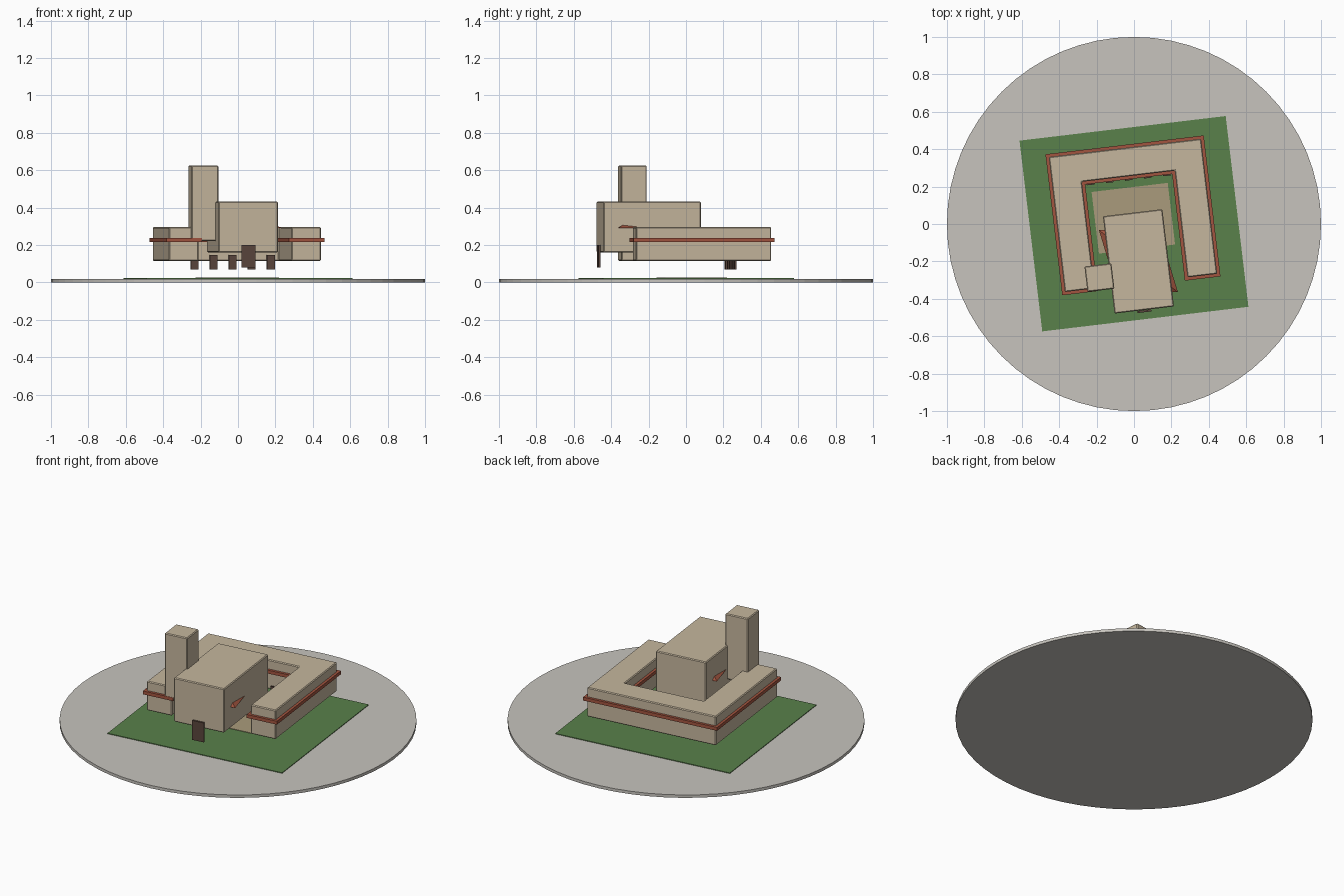
import bpy, bmesh, math
from mathutils import Matrix

if "Cube" in bpy.data.objects:
    bpy.data.objects.remove(bpy.data.objects["Cube"])

TURN = Matrix.Rotation(math.radians(6.8), 4, 'Z')   # whole building is turned on its plot


def material(name, rgb):
    m = bpy.data.materials.new(name)
    m.diffuse_color = (*rgb, 1)
    m.use_nodes = True
    m.node_tree.nodes["Principled BSDF"].inputs["Base Color"].default_value = m.diffuse_color
    return m


STONE = material("stone", (0.56, 0.47, 0.34))
RED = material("red_tile", (0.36, 0.09, 0.05))
GRASS = material("grass", (0.10, 0.22, 0.07))
SAND = material("sand", (0.40, 0.33, 0.20))
WOOD = material("dark_wood", (0.10, 0.06, 0.045))
PAVING = material("paving", (0.57, 0.55, 0.51))


def add(name, bm, mat, bevel=0):
    bmesh.ops.recalc_face_normals(bm, faces=bm.faces)
    me = bpy.data.meshes.new(name)
    bm.to_mesh(me)
    bm.free()
    me.materials.append(mat)
    ob = bpy.data.objects.new(name, me)
    bpy.context.collection.objects.link(ob)
    ob.matrix_world = TURN
    if bevel:
        b = ob.modifiers.new("edge_bevel", 'BEVEL')
        b.width, b.segments = bevel, 1
    return ob


def prism(name, outline, z0, z1, mat, bevel=0):
    bm = bmesh.new()
    face = bm.faces.new([bm.verts.new((x, y, z0)) for x, y in outline])
    top = bmesh.ops.extrude_face_region(bm, geom=[face])["geom"]
    for v in top:
        if isinstance(v, bmesh.types.BMVert):
            v.co.z = z1
    return add(name, bm, mat, bevel)


def box(name, x0, x1, y0, y1, z0, z1, mat, bevel=0):
    return prism(name, [(x0, y0), (x1, y0), (x1, y1), (x0, y1)], z0, z1, mat, bevel)


def u_outline(g):
    # U-shaped plan of the wings, grown outward by g
    o, i, f, b = 0.41 + g, 0.25 - g, -0.317 - g, 0.257 - g
    return [(-o, f), (-i, f), (-i, b), (i, b), (i, f), (o, f), (o, 0.41 + g), (-o, 0.41 + g)]


# ground
bm = bmesh.new()
bmesh.ops.create_cone(bm, cap_ends=True, segments=64, radius1=1, radius2=1, depth=0.018,
                      matrix=TURN.inverted() @ Matrix.Translation((0, 0, 0.009)))
add("ground_disc", bm, PAVING)
box("lawn", -0.555, 0.555, -0.512, 0.515, 0.015, 0.022, GRASS)
box("courtyard_floor", -0.205, 0.205, -0.135, 0.197, 0.02, 0.025, SAND)

# main masses
prism("wings", u_outline(0), 0.115, 0.295, STONE, 0.005)
prism("red_band", u_outline(0.016), 0.217, 0.238, RED)
box("hall", -0.16, 0.16, -0.463, 0.061, 0.16, 0.432, STONE, 0.005)
box("tower", -0.29, -0.145, -0.331, -0.194, 0.222, 0.625, STONE, 0.005)

# skewed red pyramid roof whose two corners poke out of the hall
bm = bmesh.new()
base = [bm.verts.new((x, y - 0.2, 0.29))
        for x, y in [(0.19, -0.19), (0.13, 0.15), (-0.19, 0.19), (-0.13, -0.15)]]
apex = bm.verts.new((0, -0.2, 0.39))
bm.faces.new(base)
for k in range(4):
    bm.faces.new((base[k], base[(k + 1) % 4], apex))
add("inner_roof", bm, RED)

# front door and courtyard openings
box("front_door", -0.037, 0.037, -0.475, -0.464, 0.08, 0.2, WOOD)
for k in range(5):
    x = (k - 2) * 0.1025
    box(f"courtyard_door_{k + 1}", x - 0.021, x + 0.021, 0.235, 0.245, 0.07, 0.145, WOOD)
